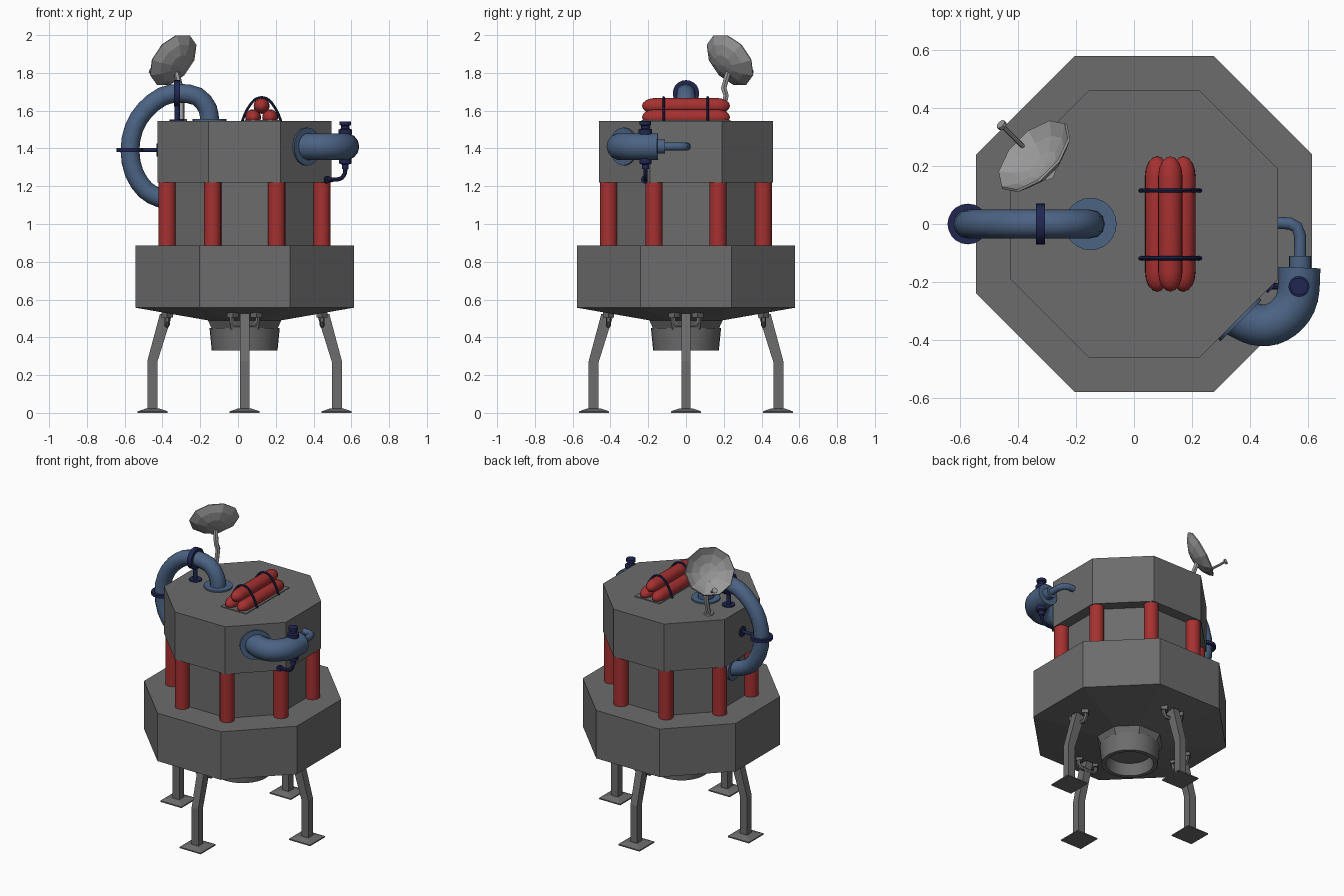
import bpy
import bmesh
import math
from mathutils import Vector, Matrix

cube = bpy.data.objects.get("Cube")
if cube:
    bpy.data.objects.remove(cube, do_unlink=True)


def material(name, color):
    m = bpy.data.materials.new(name)
    m.use_nodes = True
    m.diffuse_color = (*color, 1)
    m.node_tree.nodes["Principled BSDF"].inputs["Base Color"].default_value = (*color, 1)
    return m


GREY = material("hull grey", (0.15, 0.15, 0.15))
LIGHT = material("dish grey", (0.32, 0.32, 0.32))
RED = material("tank red", (0.38, 0.03, 0.03))
BLUE = material("pipe blue", (0.07, 0.125, 0.23))
NAVY = material("fitting navy", (0.015, 0.02, 0.085))
CX = 0.035  # hull axis
EIGHTH = math.pi / 8


def finish(obj, mat, smooth):
    obj.data.materials.clear()
    obj.data.materials.append(mat)
    bpy.ops.object.select_all(action="DESELECT")
    obj.select_set(True)
    bpy.context.view_layer.objects.active = obj
    if smooth:
        bpy.ops.object.shade_smooth_by_angle(angle=math.radians(32))
    return obj


def from_bmesh(name, bm, mat, smooth=False):
    bmesh.ops.recalc_face_normals(bm, faces=bm.faces)
    mesh = bpy.data.meshes.new(name)
    bm.to_mesh(mesh)
    bm.free()
    obj = bpy.data.objects.new(name, mesh)
    bpy.context.collection.objects.link(obj)
    return finish(obj, mat, smooth)


def lathe(name, mat, profile, at=(0, 0, 0), axis=(0, 0, 1), sides=20, phase=0.0, smooth=True):
    """Turn an (r, h) profile around an axis through a point."""
    bm = bmesh.new()
    vs = [bm.verts.new((r, 0, h)) for r, h in profile]
    es = [bm.edges.new(pair) for pair in zip(vs, vs[1:])]
    bmesh.ops.spin(bm, geom=vs + es, cent=(0, 0, 0), axis=(0, 0, 1),
                   angle=math.tau, steps=sides, use_duplicate=False)
    bmesh.ops.remove_doubles(bm, verts=bm.verts, dist=0.0002)
    turn = Vector(axis).to_track_quat("Z", "Y").to_matrix().to_4x4()
    bm.transform(Matrix.Translation(at) @ turn @ Matrix.Rotation(phase, 4, "Z"))
    return from_bmesh(name, bm, mat, smooth)


def rod(name, mat, r, h, at, axis=(0, 0, 1), sides=16):
    return lathe(name, mat, [(0, 0), (r, 0), (r, h), (0, h)], at, axis, sides)


def tube(name, mat, radius, points, scale=None, res=4):
    """Sweep a round section along a path, with optional taper."""
    curve = bpy.data.curves.new(name, "CURVE")
    curve.dimensions = "3D"
    curve.bevel_depth = radius
    curve.bevel_resolution = res
    curve.use_fill_caps = True
    spline = curve.splines.new("POLY")
    spline.points.add(len(points) - 1)
    for i, p in enumerate(points):
        spline.points[i].co = (*p, 1)
        spline.points[i].radius = scale[i] if scale else 1
    obj = bpy.data.objects.new(name, curve)
    bpy.context.collection.objects.link(obj)
    finish(obj, mat, False)
    bpy.ops.object.convert(target="MESH")
    return finish(bpy.context.object, mat, True)


def smooth_path(points, steps=3):
    """Catmull-Rom points through a short path."""
    p = [Vector(q) for q in points]
    p = [2 * p[0] - p[1]] + p + [2 * p[-1] - p[-2]]
    out = []
    for a, b, c, d in zip(p, p[1:], p[2:], p[3:]):
        for i in range(steps):
            t = i / steps
            out.append(0.5 * (2 * b + (c - a) * t + (2 * a - 5 * b + 4 * c - d) * t * t
                              + (3 * b - a - 3 * c + d) * t ** 3))
    return out + [p[-2]]


def prism(name, mat, profile, half, turn=0.0):
    """Extrude an outward (r, z) outline sideways, turned about the hull axis."""
    bm = bmesh.new()
    face = bm.faces.new([bm.verts.new((r, -half, z)) for r, z in profile])
    ext = bmesh.ops.extrude_face_region(bm, geom=[face])
    bmesh.ops.translate(bm, vec=(0, 2 * half, 0),
                        verts=[g for g in ext["geom"] if isinstance(g, bmesh.types.BMVert)])
    bm.transform(Matrix.Translation((CX, 0, 0)) @ Matrix.Rotation(turn, 4, "Z"))
    return from_bmesh(name, bm, mat)


# Octagonal hull
def octagon(name, profile):
    return lathe(name, GREY, profile, (CX, 0, 0), sides=8, phase=EIGHTH, smooth=False)


octagon("lower_hull", [(0, 0.49), (0.21, 0.49), (0.626, 0.557), (0.626, 0.885), (0, 0.885)])
octagon("middle_hull", [(0, 0.88), (0.42, 0.88), (0.42, 1.23), (0, 1.23)])
octagon("upper_hull", [(0, 1.22), (0.498, 1.22), (0.498, 1.545), (0, 1.545)])
octagon("nozzle_collar", [(0, 0.5), (0.21, 0.49), (0.186, 0.44), (0, 0.44)])
lathe("nozzle", GREY, [(0, 0.45), (0.186, 0.45), (0.174, 0.33), (0.148, 0.33), (0.135, 0.41),
                       (0, 0.41)], (CX, 0, 0), sides=32)

# Red pillars on the hull corners
for i in range(8):
    a = EIGHTH + i * math.pi / 4
    rod("pillar", RED, 0.046, 0.35, (CX + 0.443 * math.cos(a), 0.443 * math.sin(a), 0.88), sides=20)

# Four bent legs with forked mounts and square feet
for i in range(4):
    turn = i * math.pi / 2
    place = Matrix.Translation((CX, 0, 0)) @ Matrix.Rotation(turn, 4, "Z")
    prism("leg", GREY, [(0.462, 0.015), (0.515, 0.015), (0.515, 0.275), (0.448, 0.525),
                        (0.385, 0.515), (0.462, 0.27)], 0.025, turn)
    lathe("foot", GREY, [(0, 0), (0.113, 0), (0.113, 0.008), (0.055, 0.022), (0, 0.022)],
          place @ Vector((0.487, 0, 0)), sides=4, phase=math.pi / 4, smooth=False)
    for s in (-1, 1):
        fork = [(0.41, 0, 0.465), (0.41, s * 0.05, 0.465), (0.41, s * 0.068, 0.485),
                (0.41, s * 0.068, 0.535)]
        tube("leg_fork", GREY, 0.014, [place @ Vector(p) for p in fork], res=1)
        rod("fork_foot", GREY, 0.03, 0.03, place @ Vector((0.41, s * 0.062, 0.505)), sides=4)

# Large looping side pipe
loop = [(-0.15, 1.54), (-0.16, 1.61), (-0.215, 1.675), (-0.31, 1.692), (-0.4, 1.675),
        (-0.49, 1.605), (-0.55, 1.51), (-0.572, 1.39), (-0.55, 1.27), (-0.49, 1.18),
        (-0.42, 1.14), (-0.35, 1.12)]
tube("loop_pipe", BLUE, 0.05, smooth_path([(x, 0, z) for x, z in loop], 2))
rod("loop_top_flange", BLUE, 0.09, 0.01, (-0.15, 0, 1.545), sides=24)
rod("loop_side_flange", BLUE, 0.075, 0.02, (-0.35, 0, 1.12), (-1, 0, 0), 24)

# Pipe clamps, each a ring with a strut to the hull
RING = [(0.045, -0.01), (0.07, -0.01), (0.07, 0.01), (0.045, 0.01), (0.045, -0.01)]
lathe("top_clamp_ring", NAVY, [(r, h * 1.6) for r, h in RING], (-0.322, 0, 1.692), (1, 0, 0))
rod("top_clamp_strut", NAVY, 0.014, 0.1, (-0.322, 0, 1.545))
rod("top_clamp_base", NAVY, 0.04, 0.008, (-0.322, 0, 1.545))
lathe("side_clamp_ring", NAVY, RING, (-0.572, 0, 1.392))
rod("side_clamp_strut", NAVY, 0.01, 0.1, (-0.515, 0, 1.392), (1, 0, 0))
rod("side_clamp_base", NAVY, 0.035, 0.008, (-0.424, 0, 1.392), (-1, 0, 0))

# Three strapped gas bottles on the roof
prism("bottle_cradle", GREY, [(0, 1.544), (0.19, 1.544), (0.19, 1.55), (0, 1.55)], 0.235)
for x, z in ((0.08, 1.565), (0.17, 1.565), (0.125, 1.625)):
    caps = [(0.042 * math.sin(t * math.pi / 8), 0.07 * math.cos(t * math.pi / 8)) for t in range(5)]
    body = [(r, 0.163 + h) for r, h in caps]
    lathe("gas_bottle", RED, body + [(r, -h) for r, h in reversed(body)], (x, 0, z), (0, 1, 0))
for y in (-0.118, 0.115):
    strap = [(0.022, 1.543), (0.045, 1.6), (0.085, 1.655), (0.125, 1.67),
             (0.165, 1.655), (0.205, 1.6), (0.228, 1.543)]
    tube("bottle_strap", NAVY, 0.007, smooth_path([(x, y, z) for x, z in strap]), res=2)

# Curved tank with outlet pipe, valve knob and drain
Z = 1.41
rod("tank_flange", BLUE, 0.1, 0.016, (0.357, -0.322, Z), (1, -1, 0), 28)
tank = [(0.35, -0.315), (0.415, -0.345), (0.475, -0.345), (0.53, -0.31), (0.563, -0.25), (0.57, -0.15)]
tube("curved_tank", BLUE, 0.072, smooth_path([(x, y, Z) for x, y in tank], 3), res=5)
rod("tank_collar", BLUE, 0.038, 0.045, (0.572, -0.155, Z), (0, 1, 0), 20)
outlet = [(0.572, -0.12), (0.572, -0.04), (0.56, -0.01), (0.535, 0.002), (0.485, 0.004)]
tube("outlet_pipe", BLUE, 0.021, [(x, y, Z) for x, y in outlet])
lathe("valve_knob", NAVY, [(0, 0), (0.036, 0), (0.036, 0.025), (0.022, 0.03), (0.022, 0.045),
                           (0.03, 0.05), (0.03, 0.068), (0, 0.068)], (0.568, -0.215, 1.475))
lathe("drain_valve", NAVY, [(0, 0), (0.018, 0), (0.018, 0.025), (0.032, 0.03), (0.032, 0.06),
                            (0, 0.06)], (0.568, -0.215, 1.29))
drain = [(0.568, 1.3), (0.566, 1.27), (0.55, 1.245), (0.52, 1.235), (0.46, 1.235)]
tube("drain_pipe", NAVY, 0.011, smooth_path([(x, -0.215, z) for x, z in drain], 2), res=2)
rod("drain_base", NAVY, 0.02, 0.012, (0.466, -0.215, 1.235), (1, -1, 0))

# Tilted dish on a bent mast with a feed rod
face = Vector((-0.615, 0.615, 0.49))
hub = Vector((-0.335, 0.225, 1.862))
bowl = [(0, -0.05), (0.06, -0.042), (0.115, -0.02), (0.158, 0.012)]
lathe("dish", LIGHT, bowl + [(r * 0.97, h + 0.008) for r, h in reversed(bowl)],
      hub, face, sides=10, smooth=False)
tube("dish_mast", LIGHT, 0.016, [(-0.3, 0.18, 1.54), (-0.3, 0.2, 1.62), (-0.3, 0.212, 1.68),
                                 (-0.305, 0.2, 1.72), (-0.325, 0.222, 1.8)], res=1)
rod("mast_base", LIGHT, 0.03, 0.012, (-0.3, 0.18, 1.545), sides=8)
rod("feed_rod", LIGHT, 0.008, 0.13, (-0.375, 0.26, 1.745), face, 8)
rod("feed_tip", LIGHT, 0.018, 0.012, Vector((-0.375, 0.26, 1.745)) + face * 0.125, face, 8)
